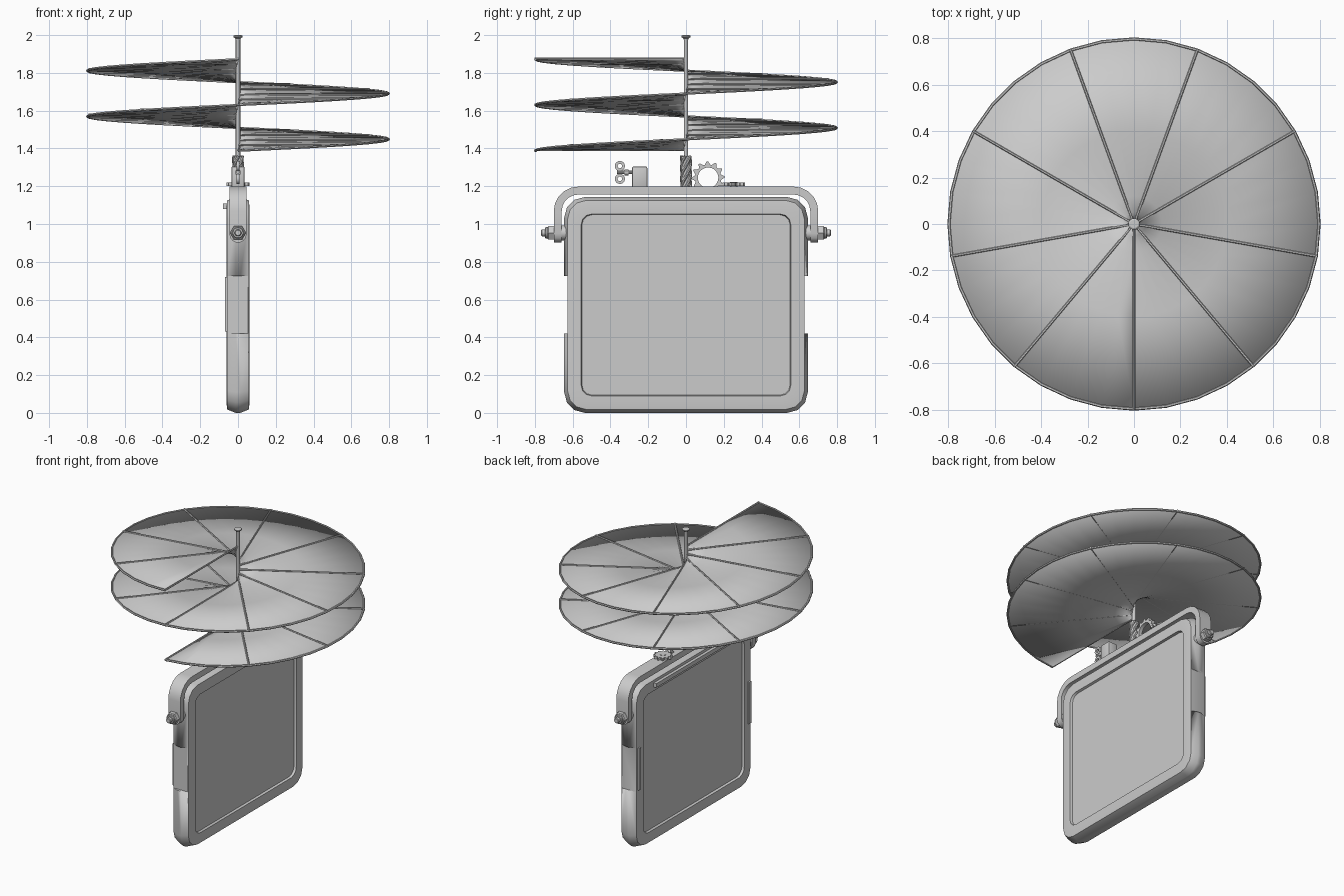
import bpy, bmesh, math
from math import sin, cos, pi, radians
from mathutils import Matrix, Vector

if "Cube" in bpy.data.objects:
    bpy.data.objects.remove(bpy.data.objects["Cube"])


def finish(name, bm, smooth=True, normals=True):
    if normals:
        bmesh.ops.recalc_face_normals(bm, faces=bm.faces)
    me = bpy.data.meshes.new(name)
    bm.to_mesh(me)
    bm.free()
    ob = bpy.data.objects.new(name, me)
    bpy.context.collection.objects.link(ob)
    bpy.ops.object.select_all(action='DESELECT')
    ob.select_set(True)
    bpy.context.view_layer.objects.active = ob
    if smooth:
        bpy.ops.object.shade_smooth_by_angle(angle=radians(30))
    return ob


def loft(name, rings, closed=False, caps=True, smooth=True):
    """Skin a list of equal point rings."""
    bm = bmesh.new()
    vs = [[bm.verts.new(p) for p in r] for r in rings]
    n = len(vs[0])
    for k in range(len(vs) if closed else len(vs) - 1):
        a, b = vs[k], vs[(k + 1) % len(vs)]
        for i in range(n):
            bm.faces.new((a[i], a[(i + 1) % n], b[(i + 1) % n], b[i]))
    if caps and not closed:
        bm.faces.new(vs[0])
        bm.faces.new(vs[-1])
    return finish(name, bm, smooth)


def tube(name, pts, r, sides=8):
    pts = [Vector(p) for p in pts]
    rings = []
    for i, p in enumerate(pts):
        t = (pts[min(i + 1, len(pts) - 1)] - pts[max(i - 1, 0)]).normalized()
        up = Vector((0, 0, 1)) if abs(t.z) < 0.95 else Vector((1, 0, 0))
        u = t.cross(up).normalized()
        v = u.cross(t)
        rings.append([p + r * (cos(2 * pi * j / sides) * u + sin(2 * pi * j / sides) * v)
                      for j in range(sides)])
    return loft(name, rings)


def lathe(name, profile, matrix=Matrix(), sides=20):
    """Revolve (radius, height) points about local z."""
    return loft(name, [[matrix @ Vector((r * cos(2 * pi * j / sides), r * sin(2 * pi * j / sides), z))
                        for j in range(sides)] for r, z in profile])


def box(name, lo, hi, bevel=0.0):
    bm = bmesh.new()
    bmesh.ops.create_cube(bm, size=1)
    for v in bm.verts:
        v.co = [(a + b) / 2 + c * (b - a) for a, b, c in zip(lo, hi, v.co)]
    if bevel:
        bmesh.ops.bevel(bm, geom=bm.edges[:], offset=bevel, segments=2, affect='EDGES', profile=0.5)
    return finish(name, bm)


def ring_plate(name, radii, hole, thick, matrix):
    """Flat ring with an outline given by a list of radii (gears, loops)."""
    n = len(radii)
    def ring(rs, z):
        return [matrix @ Vector((r * cos(2 * pi * j / n), r * sin(2 * pi * j / n), z))
                for j, r in enumerate(rs)]
    h = thick / 2
    return loft(name, [ring(radii, -h), ring(radii, h), ring([hole] * n, h), ring([hole] * n, -h)],
                closed=True)


# --- Panel body: rounded-rectangle rings, pale bezel and recessed face on both sides
def outline(inset, x):
    hy, z0, z1 = 0.645 - inset, inset, 1.143 - inset
    r = max(0.11 - inset * 0.6, 0.05)
    pts = []
    for cy, cz, a0 in ((hy - r, z1 - r, 0), (r - hy, z1 - r, 90), (r - hy, z0 + r, 180), (hy - r, z0 + r, 270)):
        for k in range(4):
            a = radians(a0 + 30 * k)
            pts.append((x, cy + r * cos(a), cz + r * sin(a)))
    return pts

half = [(0.094, 0.044), (0.09, 0.06), (0.043, 0.06), (0.018, 0.057), (0.0, 0.012)]
prof = [(i, -x) for i, x in half] + [(i, x) for i, x in reversed(half)]
body = loft("panel_body", [outline(i, x) for i, x in prof])

# Grip notches in both side edges
for s in (-1, 1):
    cut = box("notch_cutter", (-0.1, s * 0.66 - 0.032, 0.42), (0.053, s * 0.66 + 0.032, 0.725))
    cut.hide_render = True
    cut.hide_viewport = False
    cut.display_type = 'WIRE'
    m = body.modifiers.new("notch", 'BOOLEAN')
    m.operation = 'DIFFERENCE'
    m.solver = 'EXACT'
    m.object = cut
    bpy.ops.object.select_all(action='DESELECT')
    body.select_set(True)
    bpy.context.view_layer.objects.active = body
    bpy.ops.object.modifier_apply(modifier=m.name)
    bpy.data.objects.remove(cut)
    # Thin clip beside each notch
    box("side_clip", (-0.07, s * 0.605 - 0.012, 0.43), (-0.055, s * 0.605 + 0.012, 0.72))
box("top_clip", (-0.08, -0.44, 1.08), (-0.055, 0.44, 1.108))

# --- Hanger strap: bent flat bar with rounded ends
R, T = 0.13, 0.042
path = [(0.70, z, 1, 0, w) for z, w in ((0.903, 0.012), (0.911, 0.028), (0.925, 0.04), (0.95, 0.046))]
for k in range(6):
    a = radians(18 * k)
    path.append((0.70 - R + R * cos(a), 1.198 - R + R * sin(a), cos(a), sin(a), 0.046))
path += [(-y, z, -ny, nz, w) for y, z, ny, nz, w in reversed(path)]
loft("hanger_strap", [[(-w, y, z), (w, y, z), (w, y - T * ny, z - T * nz), (-w, y - T * ny, z - T * nz)]
                      for y, z, ny, nz, w in path])

# --- Pivot bolts
for s in (-1, 1):
    m = Matrix.Translation((0, 0, 0.953)) @ Matrix.Rotation(-s * pi / 2, 4, 'X')
    lathe("pivot_washer", [(0.04, 0.63), (0.04, 0.665)], m)
    lathe("pivot_nut", [(0.042, 0.69), (0.042, 0.728), (0.036, 0.733)], m, 6)
    lathe("pivot_collar", [(0.03, 0.725), (0.03, 0.742), (0.026, 0.747)], m)
    lathe("pivot_pin", [(0.018, 0.62), (0.018, 0.763), (0.014, 0.767)], m)

# --- Mast with finial and twisted sleeve
lathe("mast", [(0.012, 1.17), (0.012, 1.975), (0.014, 1.982), (0.025, 1.99), (0.025, 1.996), (0.018, 2.0)], sides=14)
lathe("sleeve_core", [(0.025, 1.19), (0.025, 1.36)], sides=16)
for k in range(5):
    tube("sleeve_strand", [(0.024 * cos(a), 0.024 * sin(a), 1.195 + 0.165 * t / 20)
                           for t in range(21) for a in [2 * pi * k / 5 + t / 20 * 3.6]], 0.0085)

# --- Helical sail: two turns, rim cord and ribs every 40 degrees
STEP = 10
def helix(deg, r, dz=0.0):
    a = radians(deg - 90)
    return Vector((r * cos(a), r * sin(a), 1.388 + 0.242 * deg / 360 + dz))

bm = bmesh.new()
radii = [0.006, 0.05, 0.12, 0.4, 0.797]
grid = [[bm.verts.new(helix(d, r)) for r in radii] for d in range(0, 721, STEP)]
for a, b in zip(grid, grid[1:]):
    for i in range(len(radii) - 1):
        bm.faces.new((a[i], a[i + 1], b[i + 1], b[i]))
sail = finish("helical_sail", bm)
sol = sail.modifiers.new("thickness", 'SOLIDIFY')
sol.thickness = 0.004
sol.offset = 0
tube("sail_rim", [helix(d, 0.797) for d in range(0, 721, STEP)], 0.007, 6)
for d in range(0, 721, 40):
    tube("sail_rib", [helix(d, 0.005, 0.003), helix(d, 0.802, 0.003)], 0.006, 6)

# --- Gears on the strap
def teeth(n, root, tip):
    return [tip if j % 6 in (0, 1, 5) and j % 6 != 5 else root + (tip - root) * (j % 6 in (5, 2)) * 0.4
            for j in range(n * 6)]

upright = Matrix.Translation((0, 0.117, 1.245)) @ Matrix.Rotation(pi / 2, 4, 'Y')
ring_plate("upright_gear", teeth(12, 0.07, 0.087), 0.054, 0.025, upright)
ring_plate("flat_gear", teeth(12, 0.048, 0.06), 0.02, 0.018, Matrix.Translation((0, 0.253, 1.21)))
lathe("flat_gear_axle", [(0.02, 1.19), (0.02, 1.222)], Matrix.Translation((0, 0.253, 0)))

# --- Winding box and key
box("winding_box", (-0.035, -0.285, 1.19), (0.035, -0.205, 1.305), 0.008)
tube("key_stem", [(0, -0.28, 1.273), (0, -0.365, 1.273)], 0.01, 10)
lathe("key_collar", [(0.016, 0.305), (0.016, 0.325)],
      Matrix.Translation((0, 0, 1.273)) @ Matrix.Rotation(pi / 2, 4, 'X'), 12)
for dz in (-0.034, 0.034):
    ring_plate("key_loop", [0.027] * 16, 0.012, 0.014,
               Matrix.Translation((0, -0.35, 1.273 + dz)) @ Matrix.Rotation(pi / 2, 4, 'Y'))
